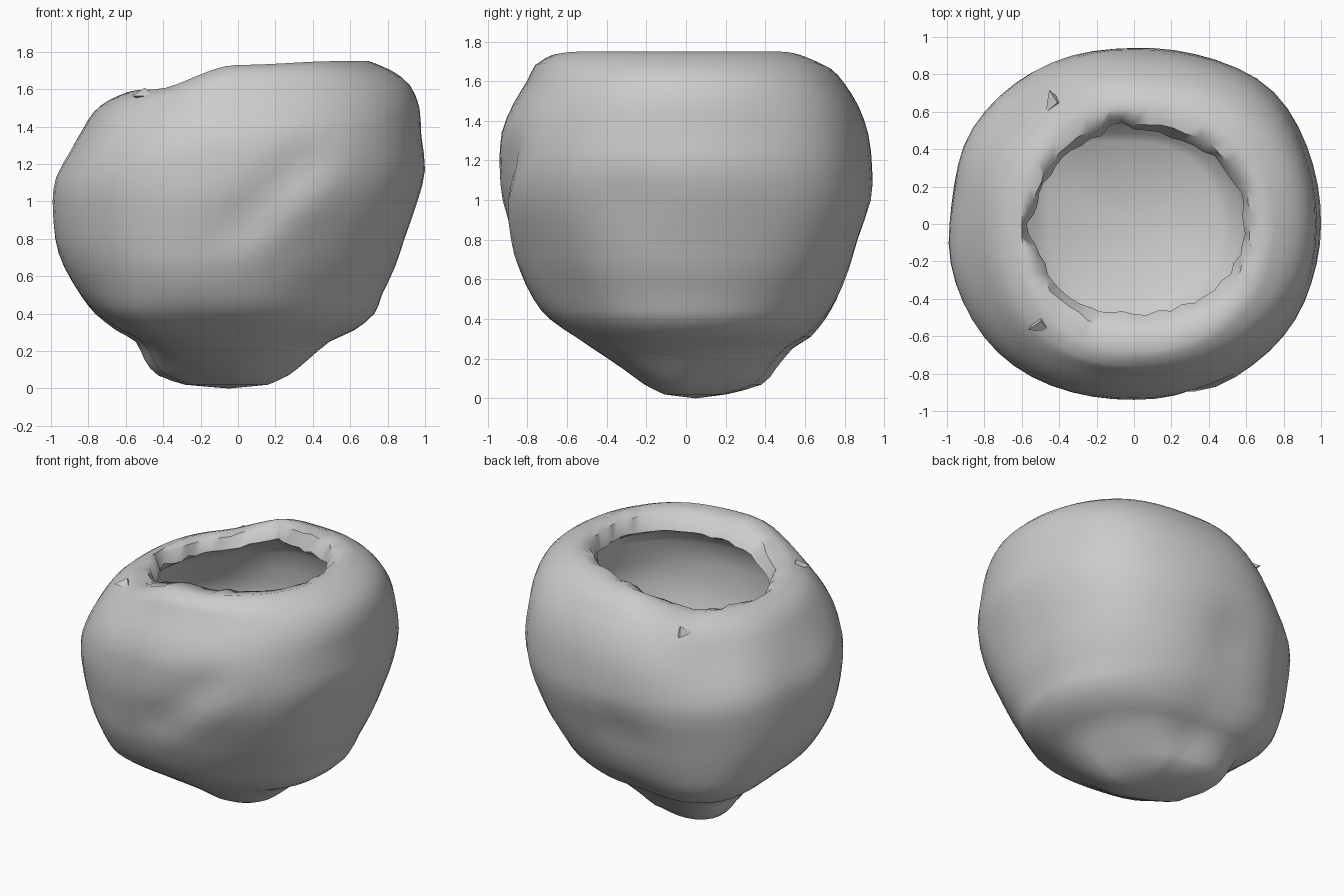
import bpy, bmesh, random
from math import sin, cos, pi, radians, exp
from mathutils import Vector

random.seed(4)
cube = bpy.data.objects.get("Cube")
if cube:
    bpy.data.objects.remove(cube, do_unlink=True)

SEGMENTS = 56
WALL = 0.16

clay = bpy.data.materials.new("grey_clay")
clay.use_nodes = True
grey = (0.6, 0.6, 0.6, 1)
clay.diffuse_color = grey
clay.node_tree.nodes["Principled BSDF"].inputs["Base Color"].default_value = grey

# Outer wall: height, then reach to -x, +x, -y, +y
outer = [
    (.02, .25, .16, .11, .18),
    (.07, .38, .27, .21, .34),
    (.15, .45, .37, .32, .41),
    (.25, .51, .49, .47, .50),
    (.31, .62, .62, .56, .60),
    (.4, .75, .73, .69, .69),
    (.5, .84, .77, .77, .76),
    (.65, .93, .84, .84, .83),
    (.8, .98, .89, .88, .88),
    (1, 1, .96, .93, .94),
    (1.17, .98, 1, .94, .94),
    (1.35, .90, .98, .93, .92),
    (1.5, .83, .97, .87, .87),
    (1.62, .77, .92, .80, .80),
    (1.7, .69, .82, .76, .73),
    (1.75, .60, .70, .68, .62),
]
# Ragged lip around the opening
lip = [(1.73, .55, .63, .55, .53), (1.63, .52, .59, .48, .49)]
# Cavity wall follows the outside at an even thickness
inner = [(z + .14 * (1 - z / 1.5), *(r - WALL for r in reach))
         for z, *reach in reversed(outer[4:13])]

# Rim height every eighth of a turn, starting at +x
rim = [1.75, 1.75, 1.71, 1.59, 1.58, 1.6, 1.73, 1.75]

# Hand-pressed dents (negative) and swellings: centre, spread, amount
bumps = [((-.5, -.75, .6), .3, .03), ((.5, -.65, .5), .33, -.06),
         ((-.1, .93, .8), .2, -.035), ((-.92, .15, 1.05), .2, -.03),
         ((.65, .65, .85), .3, .035), ((.66, .66, 1.35), .3, .035),
         ((-.62, -.62, 1.4), .3, .03), ((-.62, .62, 1.35), .25, -.04),
         ((-.52, -.48, .3), .22, .07), ((.95, -.3, 1), .15, -.02)]
# Diagonal groove across the front, with a ridge below it
for i in range(5):
    bumps.append(((.1 * i, -.9, .87 + .09 * i), .1, -.03))
    bumps.append(((.1 + .1 * i, -.9, .75 + .1 * i), .1, .018))


def refine(rows):
    """Add a smoothly interpolated row between each pair of rows."""
    result = [rows[0]]
    for i in range(len(rows) - 1):
        before, after = rows[max(i - 1, 0)], rows[min(i + 2, len(rows) - 1)]
        mid = tuple((9 * (b + c) - a - d) / 16
                    for a, b, c, d in zip(before, rows[i], rows[i + 1], after))
        result += [mid, rows[i + 1]]
    return result


def rim_height(a):
    t = a / (2 * pi) * len(rim)
    i = int(t)
    f = t - i
    f = f * f * (3 - 2 * f)
    return rim[i % len(rim)] * (1 - f) + rim[(i + 1) % len(rim)] * f


def surface_point(row, a, ragged):
    z, left, right, front, back = row
    c, s = cos(a), sin(a)
    k = (abs(c) ** 2.15 + abs(s) ** 2.15) ** (-1 / 2.15)
    # The foot is slim on one diagonal; foot and belly swell to the back corner
    diagonal = -sin(2 * a)
    if diagonal < 0:
        k *= 1 + .22 * diagonal * exp(-(z / .15) ** 2)
    elif c < 0:
        k *= 1 + .38 * diagonal ** 2 * exp(-(z / .45) ** 2)
    p = Vector((c * k * (right if c > 0 else left),
                s * k * (back if s > 0 else front), z))
    if z > 1:
        p.z = 1 + (z - 1) * (rim_height(a) - 1) / .75
    push = sum(amt * exp(-((p - Vector(at)).length / size) ** 2)
               for at, size, amt in bumps)
    if ragged:
        push += random.uniform(-.012, .012)
        for notch in (radians(100), radians(184)):
            push += .06 * exp(-((a - notch) / .12) ** 2)
        p.z += random.uniform(-.01, .01)
    return p + Vector((c, s, 0)) * push


def finish(obj):
    obj.data.materials.append(clay)
    bpy.ops.object.select_all(action='DESELECT')
    obj.select_set(True)
    bpy.context.view_layer.objects.active = obj
    bpy.ops.object.shade_smooth_by_angle(angle=radians(50))


# Hollow pot, lofted from the underside over the lip to the cavity floor
bm = bmesh.new()
rings = []
for row in refine(outer) + lip + refine(inner):
    rings.append([bm.verts.new(surface_point(row, 2 * pi * i / SEGMENTS, row in lip))
                  for i in range(SEGMENTS)])
base = bm.verts.new((-.05, .05, 0))
floor = bm.verts.new((0, 0, .39))
for i in range(SEGMENTS):
    j = (i + 1) % SEGMENTS
    for low, high in zip(rings, rings[1:]):
        bm.faces.new((low[i], low[j], high[j], high[i]))
    bm.faces.new((base, rings[0][j], rings[0][i]))
    bm.faces.new((floor, rings[-1][i], rings[-1][j]))
bmesh.ops.recalc_face_normals(bm, faces=bm.faces)
mesh = bpy.data.meshes.new("hollow_pot")
bm.to_mesh(mesh)
bm.free()
pot = bpy.data.objects.new("hollow_pot", mesh)
bpy.context.collection.objects.link(pot)
finish(pot)

# Small torn flakes on the shoulder
for name, spot, turn in (("back_flake", (-.42, .65, 1.53), .4),
                         ("front_flake", (-.5, -.53, 1.58), 2)):
    bpy.ops.mesh.primitive_cone_add(vertices=3, radius1=.07, depth=.06,
                                    location=spot, rotation=(.2, .3, turn))
    flake = bpy.context.object
    flake.name = name
    finish(flake)
